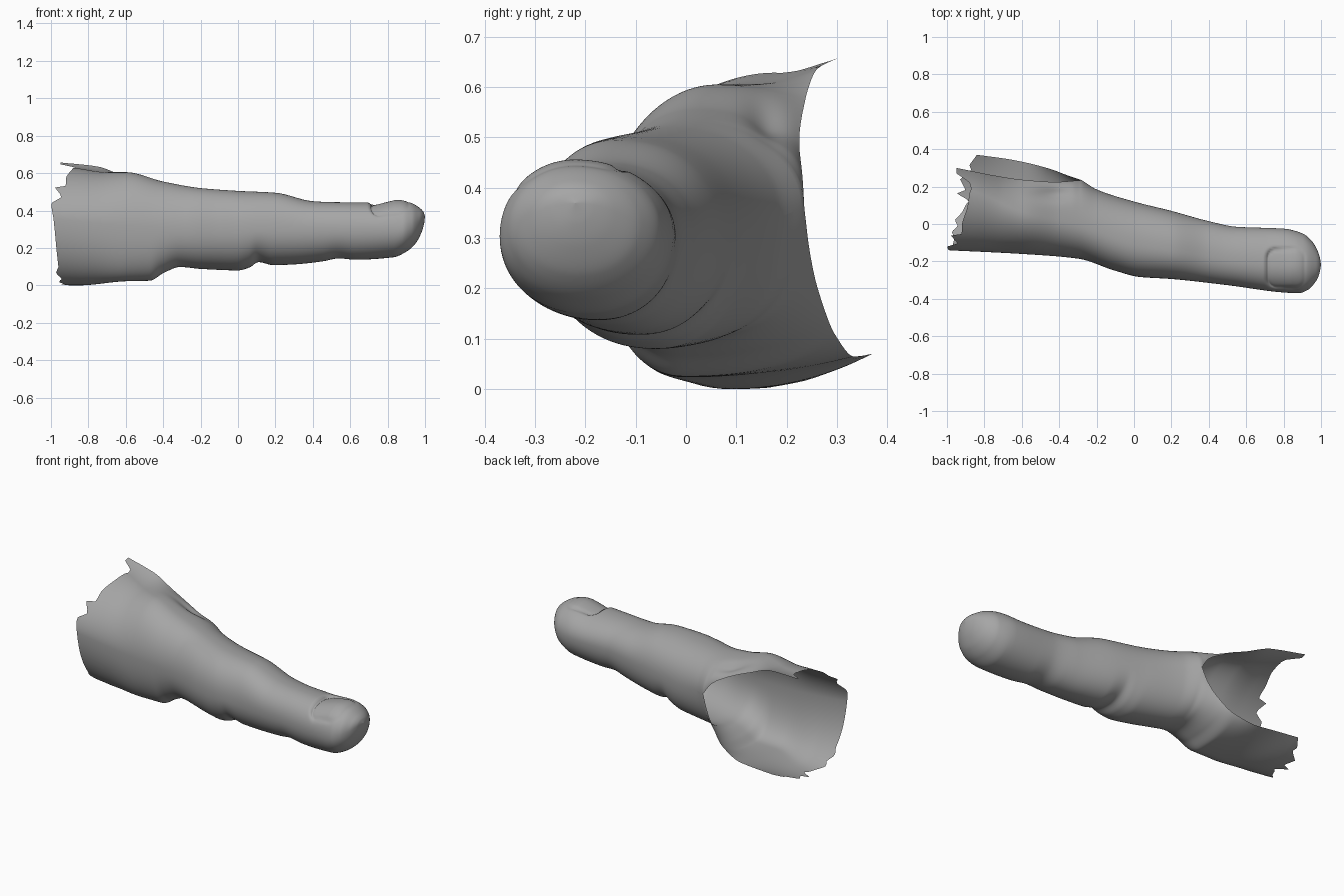
import bpy, bmesh, math

if "Cube" in bpy.data.objects:
    bpy.data.objects.remove(bpy.data.objects["Cube"])

SEG = 24          # points per quarter of a cross-section
WEB = -0.28       # where the tube opens at the back


def lerp_table(table, x, smooth=True):
    """Monotone cubic interpolation through (x, value) pairs."""
    if x <= table[0][0]:
        return table[0][1]
    if x >= table[-1][0]:
        return table[-1][1]
    k = next(i for i in range(len(table) - 1) if x <= table[i + 1][0])
    (x0, a), (x1, b) = table[k], table[k + 1]
    h, t = x1 - x0, (x - x0) / (x1 - x0)
    if not smooth:
        return a + (b - a) * t

    def slope(i):
        if i == 0 or i == len(table) - 1:
            j = min(i, len(table) - 2)
            return (table[j + 1][1] - table[j][1]) / (table[j + 1][0] - table[j][0])
        l = (table[i][1] - table[i - 1][1]) / (table[i][0] - table[i - 1][0])
        r = (table[i + 1][1] - table[i][1]) / (table[i + 1][0] - table[i][0])
        return 0 if l * r <= 0 else 2 * l * r / (l + r)
    return ((2*t**3 - 3*t*t + 1) * a + (t**3 - 2*t*t + t) * h * slope(k)
            + (3*t*t - 2*t**3) * b + (t**3 - t*t) * h * slope(k + 1))


# Outlines along the finger
TOP = [(-1, .645), (-.85, .625), (-.7, .605), (-.6, .605), (-.4, .555), (-.2, .52), (0, .505),
       (.2, .495), (.4, .45), (.5, .445), (.7, .443), (.86, .456), (.92, .443), (.97, .415),
       (.99, .395), (1, .37)]
BOTTOM = [(-1, 0), (-.85, 0), (-.6, .022), (-.47, .025), (-.4, .065), (-.31, .098), (-.2, .088),
          (0, .08), (.06, .095), (.11, .124), (.19, .108), (.3, .112), (.45, .128), (.54, .144),
          (.63, .137), (.83, .15), (.9, .18), (.95, .225), (.98, .28), (.995, .33), (1, .37)]
FRONT = [(-1, -.14), (-.6, -.16), (-.3, -.185), (-.1, -.25), (.03, -.283), (.2, -.294), (.5, -.327),
         (.8, -.366), (.88, -.37), (.93, -.352), (.97, -.31), (.99, -.27), (1, -.22)]
BACK = [(WEB, .235), (-.2, .185), (0, .12), (.2, .07), (.4, .015), (.55, -.015), (.8, -.025),
        (.9, -.05), (.95, -.09), (.98, -.14), (.995, -.185), (1, -.22)]
TOP_Y = [(-1, .22), (-.8, .15), (-.6, .06), (WEB, -.01), (0, -.1), (.3, -.15), (.6, -.2),
         (.85, -.22), (1, -.22)]
BOT_Y = [(-1, .12), (-.8, .08), (-.6, .0), (WEB, 0), (0, -.06), (.3, -.11), (.6, -.17),
         (.85, -.2), (1, -.22)]
FRONT_Z = [(-1, .36), (-.6, .32), (0, .3), (.85, .3), (.95, .33), (1, .37)]
BACK_Z = [(WEB, .36), (0, .3), (.85, .31), (.95, .33), (1, .37)]
# Squareness of the sections (below 1 is boxier)
TOP_POWER = [(-1, 1.1), (-.6, 1.04), (-.3, .97), (0, .9), (.5, .92), (.9, .98)]
BOT_POWER = [(-1, .95), (-.6, .88), (0, .92), (.9, .95)]
# Free edges of the open base
UP_Y = [(-.95, .3), (-.75, .26), (-.6, .237), (-.42, .225), (WEB, .235)]
UP_Z = [(-.95, .657), (-.75, .635), (-.6, .575), (-.42, .49), (-.33, .43), (WEB, .36)]
LOW_Y = [(-.84, .37), (-.65, .343), (-.45, .295), (-.35, .258), (WEB, .235)]
LOW_Z = [(-.84, .07), (-.6, .065), (-.45, .11), (-.36, .2), (-.31, .28), (WEB, .36)]
# Torn end, measured around the section in quarters
TORN = [(0, -.95), (.3, -.95), (.6, -.88), (.9, -.87), (1.2, -.89), (1.4, -.92), (1.54, -.92),
        (1.58, -.98), (1.7, -.94), (1.8, -1), (2.1, -.98), (2.5, -.96), (2.6, -.975), (2.7, -.94),
        (2.78, -.96), (2.9, -.92), (3.1, -.88), (3.2, -.95), (3.3, -.9), (3.5, -.93), (3.7, -.87),
        (3.8, -.88), (4, -.84)]


def section_point(x, q):
    """Point on the skin; q runs 0..4 from upper free edge round the front to the lower one."""
    part = min(int(q), 3)
    upper = part < 2
    s = abs(q - (1 if upper else 3))          # 0 at top/bottom, 1 at the side
    my = lerp_table(TOP_Y if upper else BOT_Y, x)
    pole = lerp_table(TOP if upper else BOTTOM, x)
    flat = 0.0
    if part in (1, 2):
        ey, ez = lerp_table(FRONT, x), lerp_table(FRONT_Z, x)
    elif x >= WEB:
        ey, ez = lerp_table(BACK, x), lerp_table(BACK_Z, x)
    else:
        ey = lerp_table(UP_Y if upper else LOW_Y, x)
        ez = lerp_table(UP_Z if upper else LOW_Z, x)
        flat = min(1, (WEB - x) / .3)
    a = s * math.pi / 2
    e = lerp_table(TOP_POWER if upper else BOT_POWER, x)
    ky = (1 - flat) * math.sin(a) ** e + flat * s
    kz = (1 - flat) * max(0, math.cos(a)) ** e + flat * (1 - s * s)
    y, z = my + (ey - my) * ky, ez + (pole - ez) * kz
    if part == 0:                             # valley beside the web
        z -= .02 * math.exp(-((x + .42) / .1) ** 2 - ((y - .16) / .035) ** 2)
    return y, z


def nail_offset(x, y, z):
    """Groove round the nail and a sunken plate near the cuticle."""
    if z < .33 or x < .66 or x > .96:
        return 0
    dx, dy = abs(x - .81) - .05, abs(y + .237) - .055
    d = math.hypot(max(dx, 0), max(dy, 0)) + min(max(dx, dy), 0) - .05
    fade = min(1, max(.25, (.92 - x) / .08))
    off = -.009 * fade * math.exp(-(d / .009) ** 2)
    if d < 0:
        off -= .018 * max(0, 1 - (x - .71) / .13) * min(1, -d / .006)
    return off


# Finger skin: lofted rings
xs = [-1 + .3 * i / 30 for i in range(30)]
xs += [-.7 + .42 * i / 50 for i in range(50)]
xs += [WEB + .94 * i / 95 for i in range(95)]
xs += [.66 + .26 * i / 52 for i in range(52)]
xs += [1 - .08 * (1 - i / 30) ** 2 for i in range(31)]
n = 4 * SEG
start = [lerp_table(TORN, 4 * j / n, False) for j in range(n + 1)]

bm = bmesh.new()
rings = []
for x in xs:
    ring = []
    for j in range(n + 1):
        px = x if x >= -.7 else -.7 + (x + .7) / .3 * (-.7 - start[j])
        y, z = section_point(px, 4 * j / n)
        ring.append(bm.verts.new((px, y, z + nail_offset(px, y, z))))
    rings.append(ring)
for r0, r1 in zip(rings, rings[1:]):
    for j in range(n):
        bm.faces.new((r0[j], r0[j + 1], r1[j + 1], r1[j]))
bmesh.ops.remove_doubles(bm, verts=bm.verts, dist=1e-4)
bmesh.ops.recalc_face_normals(bm, faces=bm.faces)

# An open sheet can end up inside out: the fingertip must face +x
tip = max(bm.faces, key=lambda f: f.calc_center_median().x)
if tip.normal.x < 0:
    bmesh.ops.reverse_faces(bm, faces=bm.faces)

mesh = bpy.data.meshes.new("finger")
bm.to_mesh(mesh)
bm.free()
finger = bpy.data.objects.new("finger", mesh)
bpy.context.collection.objects.link(finger)
for p in mesh.polygons:
    p.use_smooth = True

# Darker grey skin
skin = bpy.data.materials.new("skin")
skin.diffuse_color = (.38, .38, .38, 1)
skin.use_nodes = True
skin.node_tree.nodes["Principled BSDF"].inputs["Base Color"].default_value = skin.diffuse_color
mesh.materials.append(skin)
